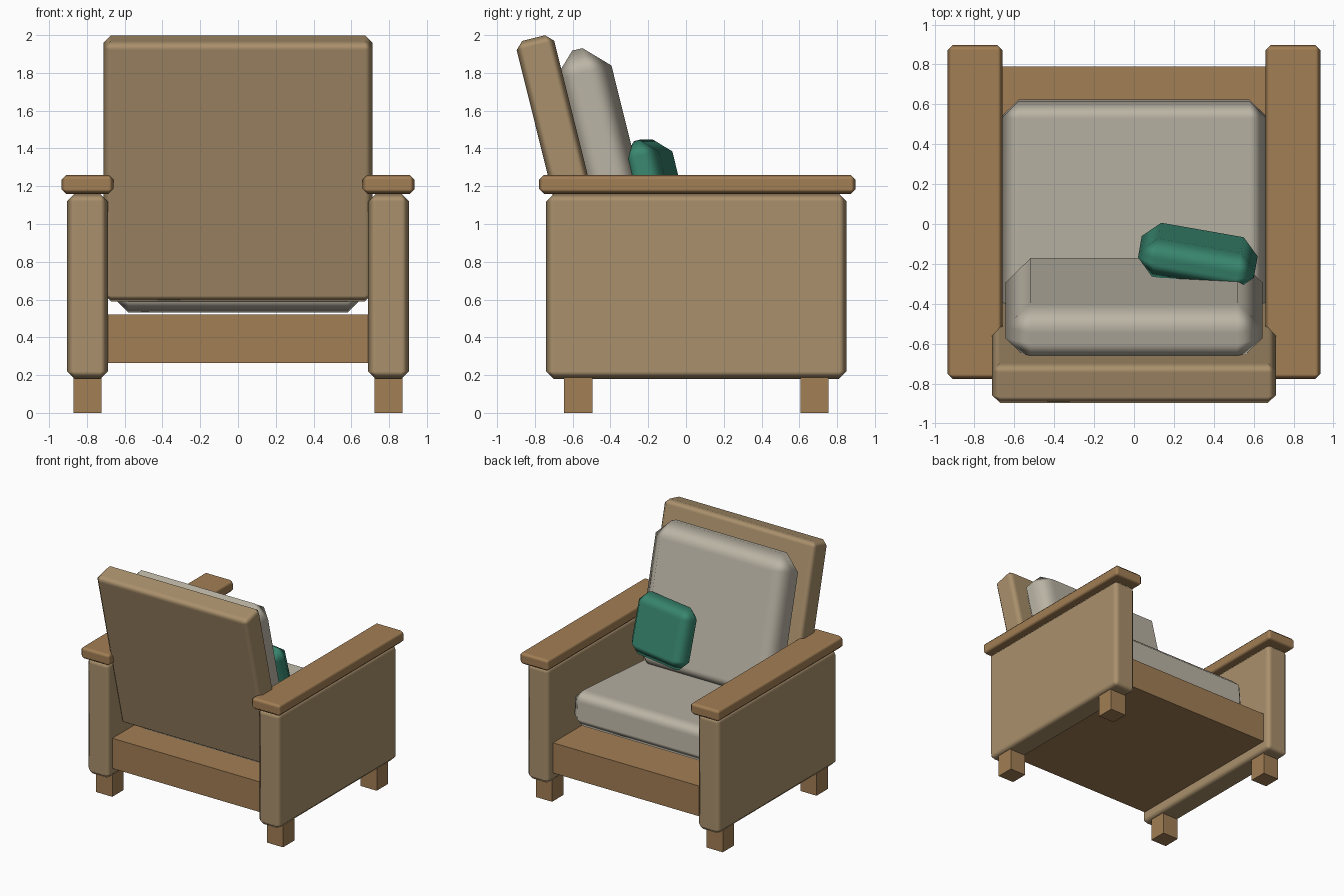
import bpy
from math import radians

if "Cube" in bpy.data.objects:
    bpy.data.objects.remove(bpy.data.objects["Cube"])


def material(name, rgb):
    m = bpy.data.materials.new(name)
    m.diffuse_color = (*rgb, 1)
    m.use_nodes = True
    m.node_tree.nodes["Principled BSDF"].inputs["Base Color"].default_value = m.diffuse_color
    return m


wood = material("wood", (0.36, 0.21, 0.09))
panel = material("upholstered_panel", (0.40, 0.28, 0.15))
fabric = material("cushion_fabric", (0.50, 0.46, 0.38))
green = material("pillow_fabric", (0.04, 0.24, 0.16))


def box(name, loc, size, mat, bevel=0, tilt=0, turn=0):
    """Box with optional chamfer, tilted about x and then turned about z."""
    bpy.ops.mesh.primitive_cube_add(size=1, location=loc)
    ob = bpy.context.object
    ob.name = name
    ob.scale = size
    bpy.ops.object.transform_apply(location=False, rotation=False, scale=True)
    ob.rotation_euler = (radians(tilt), 0, radians(turn))
    ob.data.materials.append(mat)
    if bevel:
        bpy.ops.object.shade_smooth()
        mod = ob.modifiers.new("chamfer", 'BEVEL')
        mod.width = bevel
        mod.segments = 1
        mod.harden_normals = True
    return ob


# Base platform between the arms
box("base", (0, 0.05, 0.3925), (1.40, 1.48, 0.255), wood)

# Arms with wooden tops, and the four legs
for side, s in (("left", -1), ("right", 1)):
    box(f"{side}_arm_panel", (s * 0.797, 0.055, 0.67), (0.215, 1.59, 0.98), panel, 0.04)
    box(f"{side}_armrest", (s * 0.797, 0.06, 1.21), (0.275, 1.675, 0.10), wood, 0.025)
    for end, y in (("back", -0.57), ("front", 0.68)):
        box(f"{side}_{end}_leg", (s * 0.797, y, 0.095), (0.15, 0.15, 0.19), wood)

# Reclined back frame
box("backrest", (0, -0.635, 1.295), (1.425, 0.205, 1.42), panel, 0.04, tilt=14)

# Loose cushions
box("seat_cushion", (0, 0.05, 0.715), (1.32, 1.14, 0.30), fabric, 0.08, tilt=4)
box("back_cushion", (0, -0.433, 1.352), (1.29, 0.31, 1.18), fabric, 0.127, tilt=14)
box("throw_pillow", (0.32, -0.165, 1.20), (0.59, 0.20, 0.50), green, 0.085, tilt=14, turn=-10)
